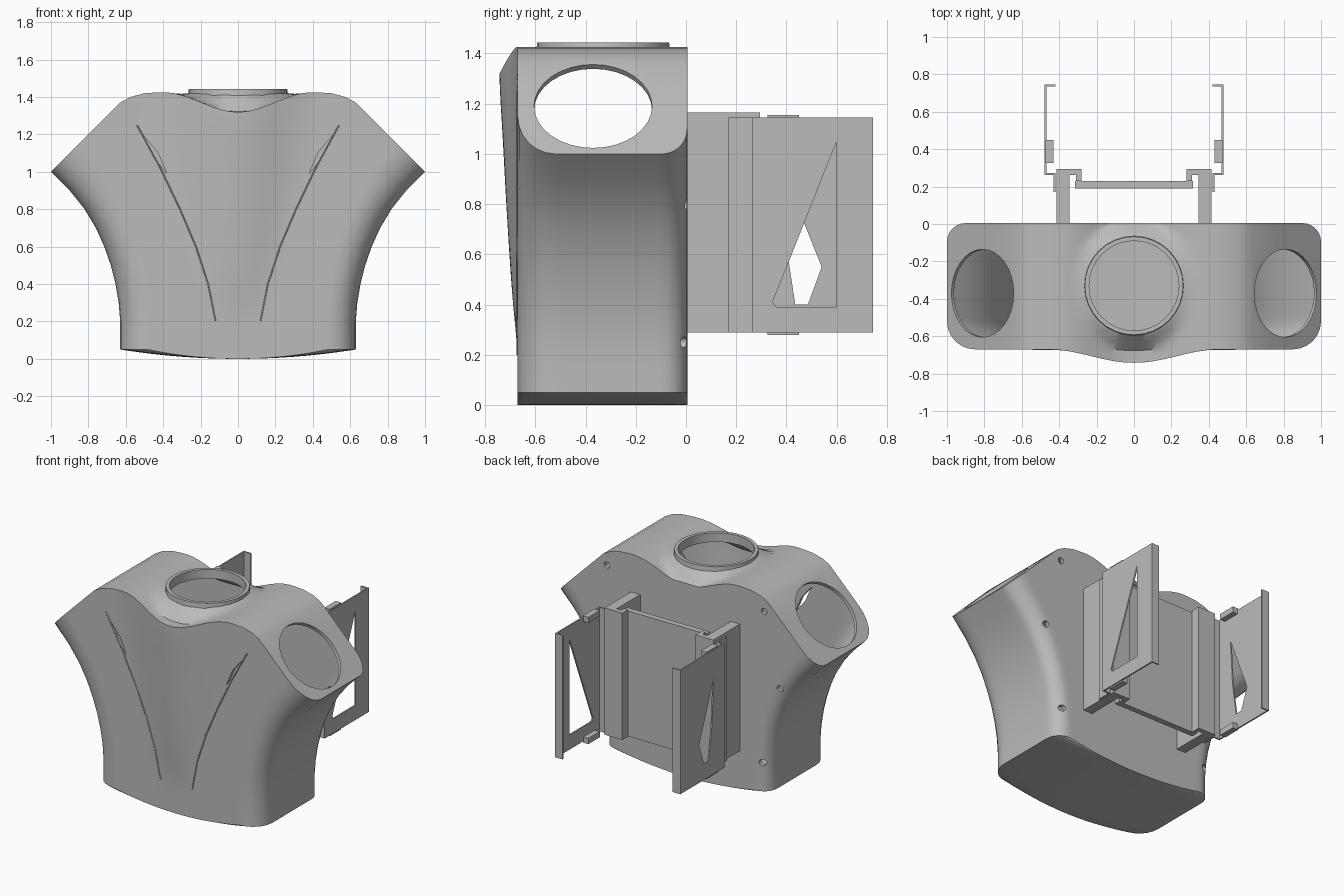
import bpy, bmesh, math
from mathutils import Vector, Matrix

cube = bpy.data.objects.get("Cube")
if cube:
    bpy.data.objects.remove(cube)

grey = bpy.data.materials.new("plain_grey")
grey.use_nodes = True
grey.diffuse_color = (0.5, 0.5, 0.5, 1)
grey.node_tree.nodes["Principled BSDF"].inputs["Base Color"].default_value = (0.5, 0.5, 0.5, 1)

FRONT, BACK = -0.67, 0.005
NECK_Y = -0.33
SIDE = [(0.05, 0.63), (0.2, 0.63), (0.3, 0.638), (0.4, 0.655), (0.5, 0.68), (0.6, 0.715),
        (0.7, 0.76), (0.8, 0.82), (0.9, 0.9), (1.0, 1.0), (1.12, 0.88), (1.24, 0.76),
        (1.37, 0.63), (1.4, 0.575), (1.42, 0.5), (1.425, 0.42)]


def make(name, bm):
    bmesh.ops.recalc_face_normals(bm, faces=bm.faces)
    mesh = bpy.data.meshes.new(name)
    bm.to_mesh(mesh)
    bm.free()
    mesh.materials.append(grey)
    ob = bpy.data.objects.new(name, mesh)
    bpy.context.collection.objects.link(ob)
    return ob


def activate(ob):
    bpy.ops.object.select_all(action='DESELECT')
    ob.select_set(True)
    bpy.context.view_layer.objects.active = ob


def prism(name, pts, axis, lo, hi):
    """Extrude a 2D outline along x, y or z."""
    place = {'x': lambda a, b, c: (c, a, b), 'y': lambda a, b, c: (a, c, b),
             'z': lambda a, b, c: (a, b, c)}[axis]
    bm = bmesh.new()
    f = bm.faces.new([bm.verts.new(place(a, b, lo)) for a, b in pts])
    ext = bmesh.ops.extrude_face_region(bm, geom=[f])
    verts = [v for v in ext['geom'] if isinstance(v, bmesh.types.BMVert)]
    bmesh.ops.translate(bm, verts=verts, vec=place(0, 0, hi - lo))
    return make(name, bm)


def rod(name, centre, radius, length, direction, sides=32):
    bm = bmesh.new()
    turn = Vector((0, 0, 1)).rotation_difference(Vector(direction)).to_matrix().to_4x4()
    bmesh.ops.create_cone(bm, cap_ends=True, segments=sides, radius1=radius, radius2=radius,
                          depth=length, matrix=Matrix.Translation(centre) @ turn)
    return make(name, bm)


def cut(ob, cutter):
    cutter.hide_render = True
    activate(ob)
    mod = ob.modifiers.new("cut", 'BOOLEAN')
    mod.operation, mod.solver, mod.object = 'DIFFERENCE', 'EXACT', cutter
    bpy.ops.object.modifier_apply(modifier=mod.name)
    bpy.data.objects.remove(cutter)


def bump(t):
    return 0.5 + 0.5 * math.cos(math.pi * min(1, abs(t)))


def bulge(x, z):
    rise = max(0, min(1, (z - 0.25) / 1.07)) ** 0.7
    return 0.072 * rise * bump(x / (0.12 + 0.24 * z))


def body_point(u, row, y, d):
    """Point on the torso: u across, row up, y depth, d corner rounding."""
    z, w = SIDE[row]
    if row == 0:
        z = 0.05 * u * u
    if z <= 1:
        lift, edge = d * z ** 3, w - d * (1 if row < 10 else 0)
    else:
        lift = d * max(0, (1.37 - z) / 0.37)
        edge = w - lift
    x = u * edge
    z += lift * abs(u) ** 4
    y -= bulge(x, z) * max(0, 1 - (y - FRONT) / 0.15)
    # saddle between the shoulders, rising to the neck
    dist = math.hypot(x, y - NECK_Y)
    s = max(0, min(1, (dist - 0.25) / 0.1))
    z -= 0.105 * bump(x / 0.4) * s * max(0, (z - 1) / 0.425) ** 2
    return (x, y, z)


# Torso shell: front and back grids joined by rounded bands
RF, RB, N = 0.15, 0.1, 6
stations = []
for i in range(N + 1):
    a = math.pi / 2 * i / N
    stations.append((FRONT + RF * (1 - math.cos(a)), RF * (1 - math.sin(a))))
for i in range(1, 8):
    stations.append((FRONT + RF + (BACK - RB - FRONT - RF) * i / 8, 0))
for i in range(N + 1):
    a = math.pi / 2 * i / N
    stations.append((BACK - RB + RB * math.sin(a), RB * (1 - math.cos(a))))

COLS, ROWS, LAST = 36, len(SIDE), len(stations) - 1
bm = bmesh.new()
grid = {}


def vert(k, r, c):
    if (k, r, c) not in grid:
        y, d = stations[k]
        grid[k, r, c] = bm.verts.new(body_point(2 * c / COLS - 1, r, y, d))
    return grid[k, r, c]


for k in (0, LAST):
    for r in range(ROWS - 1):
        for c in range(COLS):
            bm.faces.new([vert(k, r, c), vert(k, r, c + 1), vert(k, r + 1, c + 1), vert(k, r + 1, c)])
for k in range(LAST):
    for r in (0, ROWS - 1):
        for c in range(COLS):
            bm.faces.new([vert(k, r, c), vert(k, r, c + 1), vert(k + 1, r, c + 1), vert(k + 1, r, c)])
    for c in (0, COLS):
        for r in range(ROWS - 1):
            bm.faces.new([vert(k, r, c), vert(k, r + 1, c), vert(k + 1, r + 1, c), vert(k + 1, r, c)])
torso = make("torso_shell", bm)
activate(torso)
wall = torso.modifiers.new("wall", 'SOLIDIFY')
wall.thickness, wall.offset = 0.025, -1
bpy.ops.object.modifier_apply(modifier=wall.name)

# Neck, arm, slot and screw openings
cut(torso, rod("neck_cutter", (0, NECK_Y, 1.4), 0.245, 0.4, (0, 0, 1)))
for s in (-1, 1):
    cut(torso, rod("arm_cutter", (s * 0.81, -0.37, 1.19), 0.235, 0.2, (s, 0, 1)))
    slot = [(0.38, 0.99), (0.455, 1.085), (0.51, 1.2), (0.43, 1.105)]
    cut(torso, prism("slot_cutter", [(s * x, z) for x, z in slot], 'y', -0.8, -0.6))
    for x, z in ((0.6, 1.3), (0.72, 0.8), (0.58, 0.25)):
        cut(torso, rod("screw_cutter", (s * x, -0.02, z), 0.022, 0.14, (0, 1, 0), 12))
activate(torso)
bpy.ops.object.shade_smooth_by_angle(angle=math.radians(32))

# Neck collar
bm = bmesh.new()
SEG = 32
profile = [(0.24, 1.38), (0.24, 1.443), (0.263, 1.443), (0.268, 1.38)]
rings = [[bm.verts.new((r * math.cos(math.tau * i / SEG), NECK_Y + r * math.sin(math.tau * i / SEG), z))
          for i in range(SEG)] for r, z in profile]
for j in range(4):
    a, b = rings[j], rings[(j + 1) % 4]
    for i in range(SEG):
        n = (i + 1) % SEG
        bm.faces.new([a[i], a[n], b[n], b[i]])
activate(make("neck_collar", bm))
bpy.ops.object.shade_smooth_by_angle(angle=math.radians(32))

# Chest seams
for s, side in ((1, "left"), (-1, "right")):
    curve = bpy.data.curves.new(side + "_chest_seam", 'CURVE')
    curve.dimensions = '3D'
    curve.bevel_depth, curve.bevel_resolution = 0.004, 1
    path = [(0.12, 0.2), (0.16, 0.4), (0.225, 0.6), (0.31, 0.8), (0.42, 1.03), (0.54, 1.25)]
    spline = curve.splines.new('POLY')
    spline.points.add(len(path) - 1)
    for p, (x, z) in zip(spline.points, path):
        p.co = (s * x, FRONT - bulge(x, z), z, 1)
    curve.materials.append(grey)
    bpy.context.collection.objects.link(bpy.data.objects.new(side + "_chest_seam", curve))


def box(name, x0, x1, y0, y1, z0, z1):
    return prism(name, [(x0, y0), (x1, y0), (x1, y1), (x0, y1)], 'z', z0, z1)


# Back panel between the rails
LOW, HIGH = 0.29, 1.165
box("back_panel", -0.315, 0.315, 0.19, 0.23, LOW, HIGH - 0.01)

# Rails and folded side flaps
rail = [(0.345, -0.01), (0.415, -0.01), (0.415, 0.295), (0.28, 0.295), (0.28, 0.23),
        (0.31, 0.23), (0.31, 0.262), (0.345, 0.262)]
flap = [(0.42, 0.17), (0.43, 0.17), (0.43, 0.262), (0.478, 0.262), (0.478, 0.745), (0.42, 0.745),
        (0.42, 0.735), (0.468, 0.735), (0.468, 0.272), (0.42, 0.272)]
windows = {1: [(0.345, 0.41), (0.36, 0.39), (0.6, 0.39), (0.6, 1.05)],
           -1: [(0.38, 0.95), (0.54, 0.55), (0.485, 0.4), (0.435, 0.4), (0.4, 0.63)]}
for s, side in ((1, "left"), (-1, "right")):
    prism(side + "_rail", [(s * x, y) for x, y in rail], 'z', LOW, HIGH)
    panel = prism(side + "_flap", [(s * x, y) for x, y in flap], 'z', LOW, 1.145)
    cut(panel, prism("window_cutter", windows[s], 'x', *sorted((s * 0.45, s * 0.5))))
    # hinge tabs at both ends of the flap
    for end, z0, z1 in (("lower", 0.28, 0.32), ("upper", 1.115, 1.155)):
        box(side + "_" + end + "_hinge_tab", *sorted((s * 0.43, s * 0.472)), 0.325, 0.45, z0, z1)
